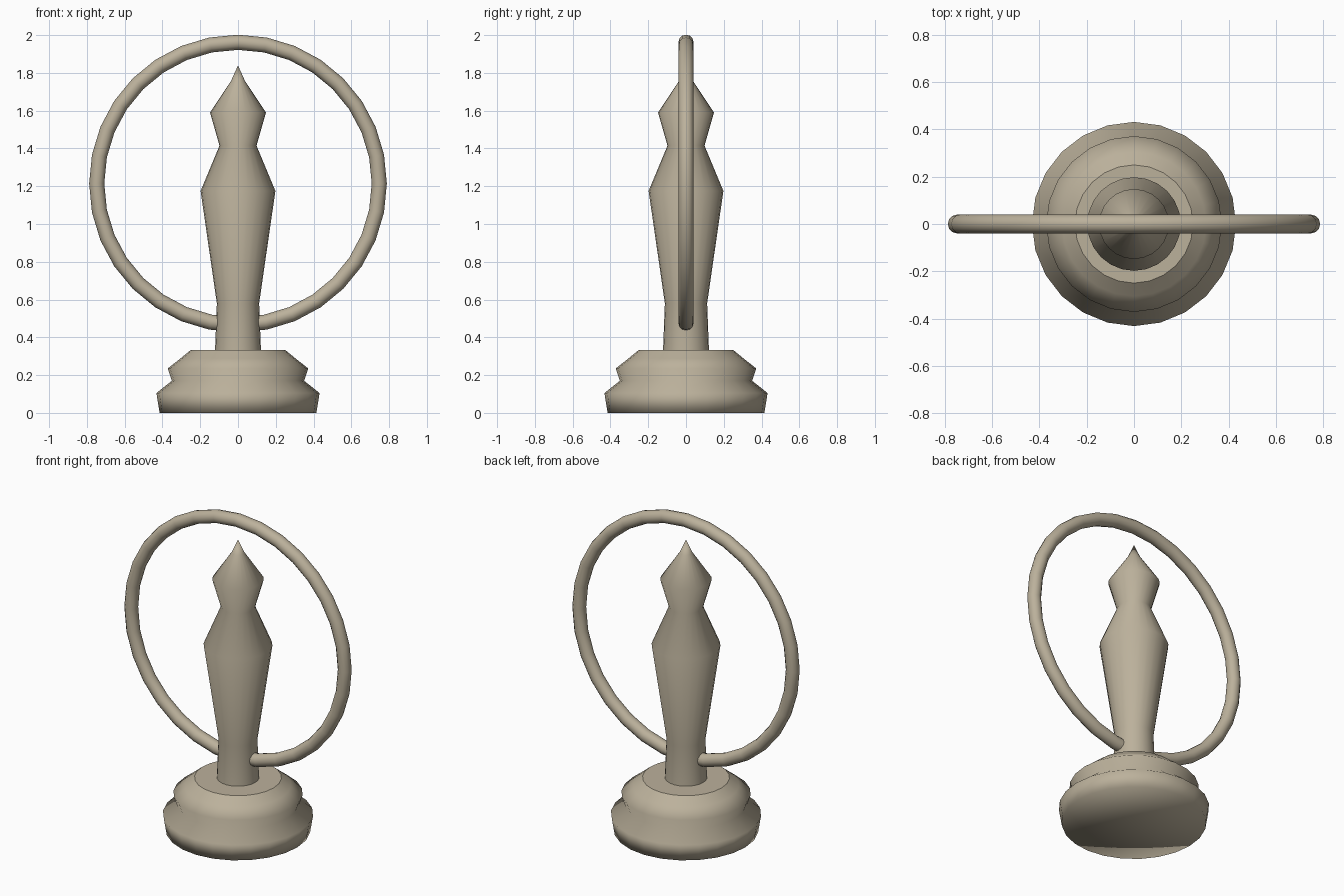
import bpy, bmesh, math

if "Cube" in bpy.data.objects:
    bpy.data.objects.remove(bpy.data.objects["Cube"])

SIDES = 24

# Aged bronze-grey finish
mat = bpy.data.materials.new("stone_tan")
mat.diffuse_color = (0.50, 0.44, 0.33, 1)
mat.use_nodes = True
mat.node_tree.nodes["Principled BSDF"].inputs["Base Color"].default_value = mat.diffuse_color


def finish(obj, angle):
    obj.data.materials.append(mat)
    bpy.ops.object.select_all(action='DESELECT')
    obj.select_set(True)
    bpy.context.view_layer.objects.active = obj
    bpy.ops.object.shade_smooth_by_angle(angle=math.radians(angle), keep_sharp_edges=True)


def lathe(name, profile, angle):
    """Revolve (radius, z) points about z; zero radius is a single point, an open top gets a crisp flat cap."""
    bm = bmesh.new()
    rings = []
    for r, z in profile:
        n = SIDES if r > 0 else 1
        rings.append([bm.verts.new((r * math.cos(2 * math.pi * i / SIDES),
                                    r * math.sin(2 * math.pi * i / SIDES), z)) for i in range(n)])
    for a, b in zip(rings, rings[1:]):
        for i in range(SIDES):
            j = (i + 1) % SIDES
            if len(b) == 1:
                bm.faces.new((a[i], a[j], b[0]))
            elif len(a) == 1:
                bm.faces.new((a[0], b[j], b[i]))
            else:
                bm.faces.new((a[i], a[j], b[j], b[i]))
    if len(rings[-1]) > 1:
        for edge in bm.faces.new(rings[-1]).edges:
            edge.smooth = False
    mesh = bpy.data.meshes.new(name)
    bm.to_mesh(mesh)
    bm.free()
    obj = bpy.data.objects.new(name, mesh)
    bpy.context.collection.objects.link(obj)
    finish(obj, angle)
    return obj


# Stepped round base
lathe("base", [(0, 0), (0.415, 0), (0.432, 0.105), (0.35, 0.17), (0.372, 0.235),
               (0.305, 0.288), (0.25, 0.333)], 85)

# Tapered column with pointed tip
lathe("column", [(0, 0.32), (0.122, 0.32), (0.112, 0.58), (0.198, 1.175), (0.098, 1.415),
                 (0.148, 1.59), (0.037, 1.757), (0, 1.84)], 85)

# Upright hoop passing through the column
bpy.ops.mesh.primitive_torus_add(major_radius=0.748, minor_radius=0.04,
                                 major_segments=32, minor_segments=12,
                                 location=(0, 0, 1.214), rotation=(math.pi / 2, 0, 0))
hoop = bpy.context.object
hoop.name = "hoop"
finish(hoop, 60)
